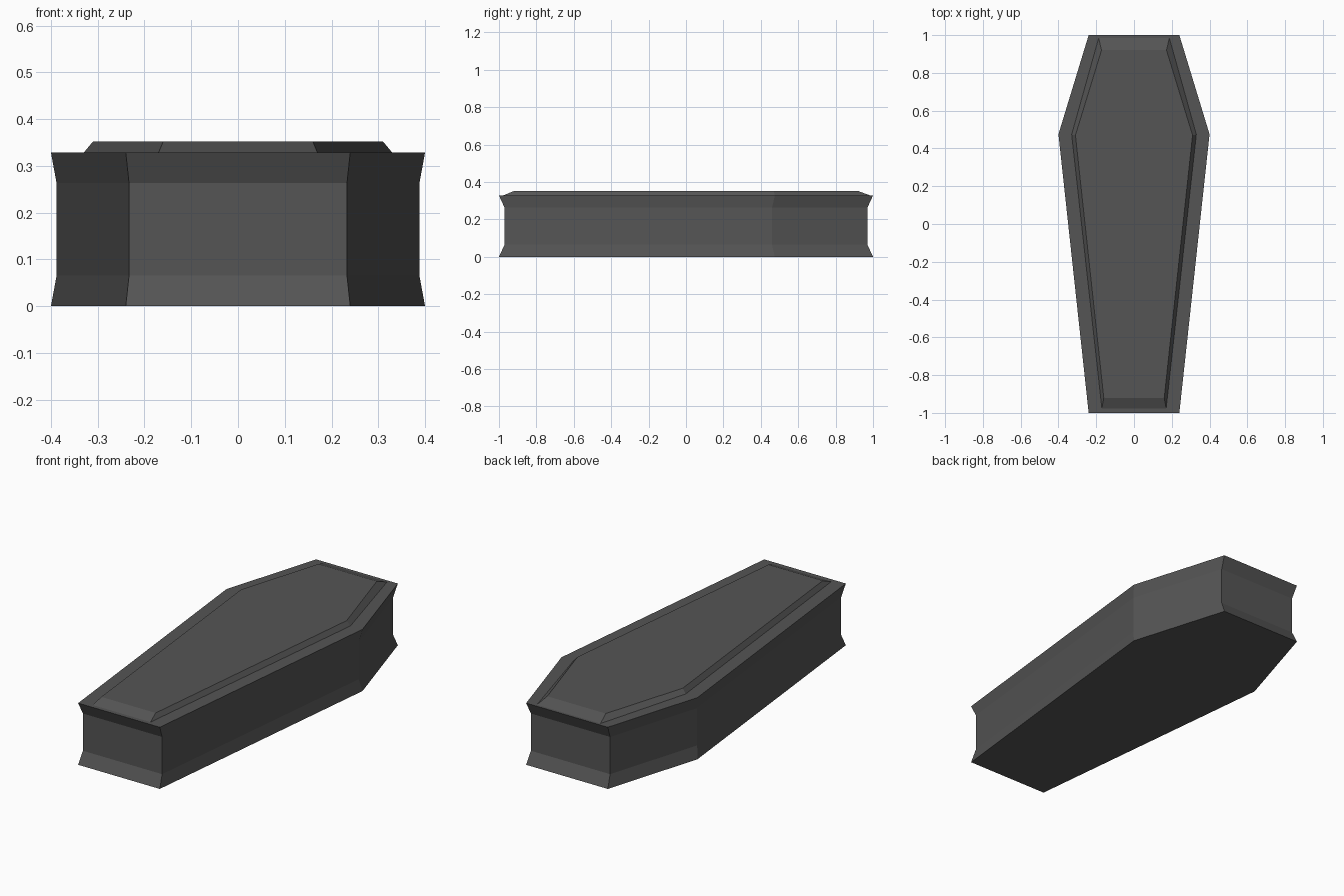
import bpy

cube = bpy.data.objects.get("Cube")
if cube:
    bpy.data.objects.remove(cube, do_unlink=True)

GREY = (0.09, 0.09, 0.09, 1)
mat = bpy.data.materials.new("dark grey")
mat.use_nodes = True
mat.diffuse_color = GREY
bsdf = next(n for n in mat.node_tree.nodes if n.type == "BSDF_PRINCIPLED")
bsdf.inputs["Base Color"].default_value = GREY


def hexagon(foot, shoulder, head, z):
    """Six-sided outline from its right half, mirrored across x."""
    half = [foot, shoulder, head]
    pts = half + [(-x, y) for x, y in reversed(half)]
    return [(x, y, z) for x, y in pts]


def loft(name, rings, cap_bottom=True):
    """Stack outlines into a flat-shaded solid."""
    n = len(rings[0])
    verts = [p for ring in rings for p in ring]
    faces = []
    for k in range(len(rings) - 1):
        for i in range(n):
            j = (i + 1) % n
            a, b = k * n, (k + 1) * n
            faces.append((a + i, a + j, b + j, b + i))
    faces.append(tuple(range(len(verts) - n, len(verts))))
    if cap_bottom:
        faces.append(tuple(reversed(range(n))))
    mesh = bpy.data.meshes.new(name)
    mesh.from_pydata(verts, [], faces)
    mesh.materials.append(mat)
    obj = bpy.data.objects.new(name, mesh)
    bpy.context.collection.objects.link(obj)
    return obj


# Box with flared foot and rim around a narrower waist
flare = ((0.24, -1.0), (0.4, 0.475), (0.24, 1.0))
waist = ((0.233, -0.97), (0.388, 0.46), (0.233, 0.97))
loft("coffin_box", [
    hexagon(*flare, 0.0),
    hexagon(*waist, 0.065),
    hexagon(*waist, 0.263),
    hexagon(*flare, 0.328),
])

# Raised lid panel with sloping edges
loft("lid_panel", [
    hexagon((0.17, -0.978), (0.33, 0.474), (0.187, 0.985), 0.328),
    hexagon((0.16, -0.92), (0.31, 0.47), (0.172, 0.92), 0.352),
], cap_bottom=False)
